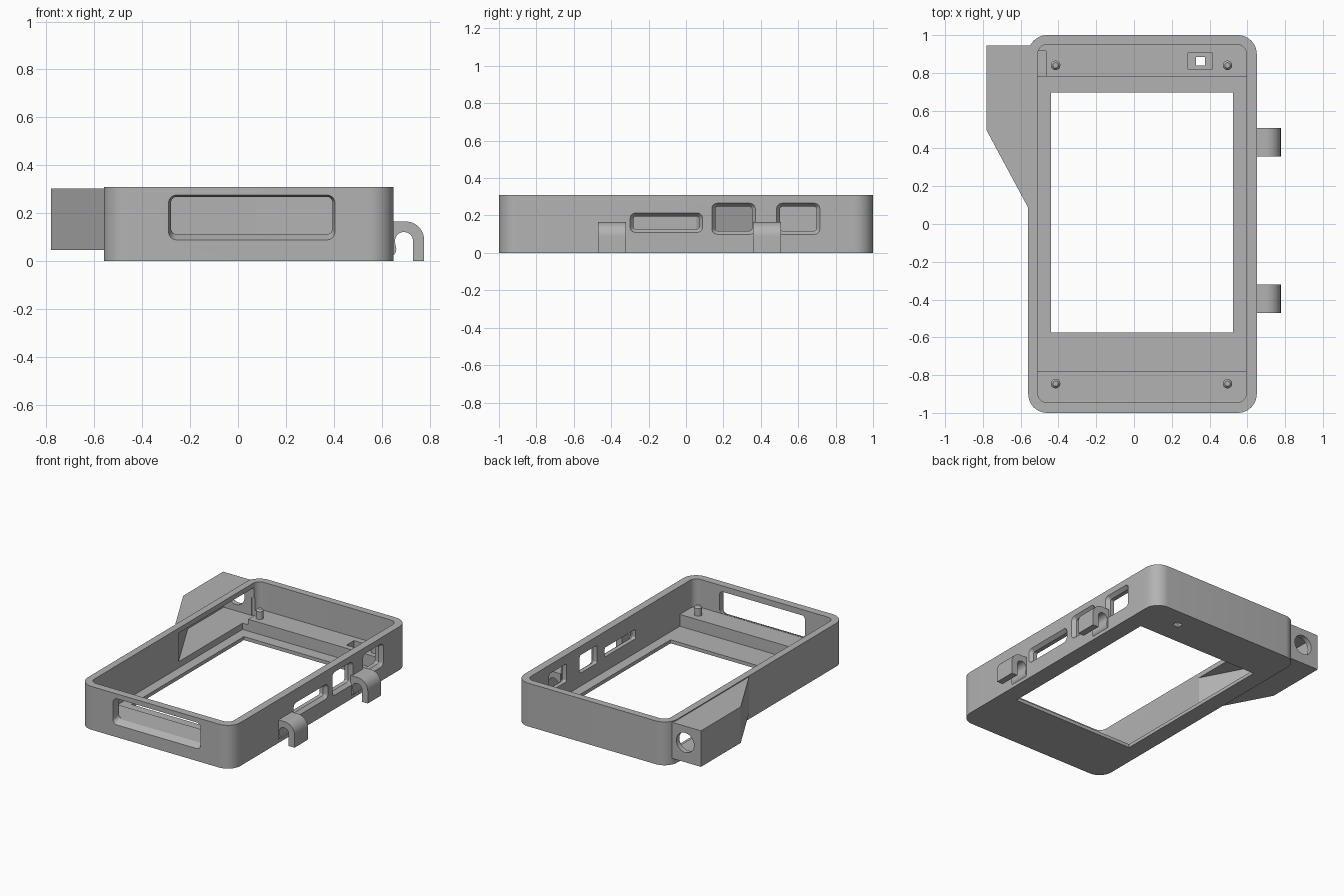
import bpy, bmesh, math

cube = bpy.data.objects.get("Cube")
if cube:
    bpy.data.objects.remove(cube, do_unlink=True)

grey = bpy.data.materials.new("plain grey")
grey.use_nodes = True
colour = (0.45, 0.45, 0.45, 1)
grey.diffuse_color = colour
grey.node_tree.nodes["Principled BSDF"].inputs["Base Color"].default_value = colour


def rect(u0, u1, v0, v1, r=0.0, steps=8):
    """Rounded rectangle outline."""
    if r == 0:
        return [(u0, v0), (u1, v0), (u1, v1), (u0, v1)]
    centres = [(u1 - r, v1 - r), (u0 + r, v1 - r), (u0 + r, v0 + r), (u1 - r, v0 + r)]
    return [(cu + r * math.cos(a), cv + r * math.sin(a))
            for q, (cu, cv) in enumerate(centres)
            for a in [math.pi / 2 * (q + i / steps) for i in range(steps + 1)]]


def circle(u, v, r, n=32):
    return [(u + r * math.cos(2 * math.pi * i / n), v + r * math.sin(2 * math.pi * i / n))
            for i in range(n)]


def loft(name, axis, *sections):
    """Solid through (position, outline) sections along an axis."""
    place = {"x": lambda t, u, v: (t, u, v),
             "y": lambda t, u, v: (u, t, v),
             "z": lambda t, u, v: (u, v, t)}[axis]
    bm = bmesh.new()
    rings = [[bm.verts.new(place(t, u, v)) for u, v in pts] for t, pts in sections]
    for a, b in zip(rings, rings[1:]):
        for i in range(len(a)):
            j = (i + 1) % len(a)
            bm.faces.new((a[i], a[j], b[j], b[i]))
    bm.faces.new(rings[0])
    bm.faces.new(rings[-1])
    bmesh.ops.recalc_face_normals(bm, faces=bm.faces)
    mesh = bpy.data.meshes.new(name)
    bm.to_mesh(mesh)
    bm.free()
    mesh.materials.append(grey)
    obj = bpy.data.objects.new(name, mesh)
    bpy.context.collection.objects.link(obj)
    return obj


def activate(obj):
    bpy.ops.object.select_all(action="DESELECT")
    obj.select_set(True)
    bpy.context.view_layer.objects.active = obj


def combine(obj, tool, operation="DIFFERENCE"):
    activate(obj)
    mod = obj.modifiers.new("cut", "BOOLEAN")
    mod.operation = operation
    mod.solver = "EXACT"
    mod.object = tool
    bpy.ops.object.modifier_apply(modifier=mod.name)
    bpy.data.objects.remove(tool, do_unlink=True)


# Outer case with the side pocket and its tapered shoulder
case = loft("case", "z", *[(z, rect(-0.56, 0.65, -1, 1, 0.1, 10)) for z in (0, 0.31)])
pocket = [(-0.78, 0.945), (-0.53, 0.945), (-0.53, 0.03), (-0.78, 0.495)]
combine(case, loft("pocket", "z", (0.045, pocket), (0.303, pocket)), "UNION")

# Cavity above the end ledges, then the deeper middle and the display window
upper = rect(-0.51, 0.595, -0.945, 0.95, 0.05)
combine(case, loft("cavity", "z", (0.11, upper), (0.4, upper)))
middle = rect(-0.51, 0.595, -0.78, 0.78)
combine(case, loft("well", "z", (0.025, middle), (0.2, middle)))
window = rect(-0.44, 0.525, -0.575, 0.695)
combine(case, loft("window", "z", (-0.1, window), (0.1, window)))

# Hollow pocket opening into the case, its notch and round port
hollow = [(-0.75, 0.91), (-0.5, 0.91), (-0.5, 0.037), (-0.75, 0.503)]
combine(case, loft("hollow", "z", (0.07, hollow), (0.275, hollow)))
notch = rect(-0.53, -0.465, 0.7, 0.915)
combine(case, loft("notch", "z", (0.07, notch), (0.2, notch)))
port = circle(-0.655, 0.185, 0.07)
combine(case, loft("port", "y", (0.85, port), (1.1, port)))

# Front slot with chamfered rim
combine(case, loft("front_slot", "y",
                   (-1.01, rect(-0.292, 0.407, 0.083, 0.277, 0.035)),
                   (-0.955, rect(-0.28, 0.395, 0.112, 0.268, 0.025)),
                   (-0.85, rect(-0.28, 0.395, 0.112, 0.268, 0.025))))

# Chamfered side ports
for y0, y1, z0, z1 in [(-0.3, 0.09, 0.108, 0.215), (0.137, 0.372, 0.098, 0.267),
                       (0.483, 0.717, 0.098, 0.267)]:
    c = 0.02
    inner = rect(y0 + c, y1 - c, z0 + c, z1 - c, 0.012)
    combine(case, loft("side_port", "x", (0.652, rect(y0, y1, z0, z1, 0.03)),
                       (0.625, inner), (0.56, inner)))

# Sensor recess and through hole in the rear ledge
recess = rect(0.285, 0.415, 0.82, 0.905)
combine(case, loft("recess", "z", (0.03, recess), (0.2, recess)))
hole = rect(0.328, 0.376, 0.84, 0.885)
combine(case, loft("hole", "z", (-0.1, hole), (0.1, hole)))
activate(case)
bpy.ops.object.shade_smooth_by_angle(angle=math.radians(25))

# Locating pegs on the ledges
for x in (-0.415, 0.495):
    for y in (-0.845, 0.84):
        peg = loft("peg", "z", (0.1, circle(x, y, 0.025)), (0.165, circle(x, y, 0.025)),
                   (0.178, circle(x, y, 0.014)))
        activate(peg)
        bpy.ops.object.shade_smooth_by_angle(angle=math.radians(30))

# Cable hooks
N = 14
outer_arc = [(0.7 + 0.077 * math.cos(a), 0.088 + 0.077 * math.sin(a))
             for a in [math.pi / 2 * (1 - i / N) for i in range(N + 1)]]
inner_arc = [(0.693 + 0.038 * math.cos(a), 0.083 + 0.038 * math.sin(a))
             for a in [math.pi * 1.12 * i / N for i in range(N + 1)]]
profile = ([(0.64, 0.165)] + outer_arc + [(0.777, 0), (0.731, 0)] + inner_arc
           + [(0.661, 0.05), (0.658, 0.035), (0.65, 0.025), (0.64, 0.025)])
for y in (-0.47, 0.358):
    hook = loft("cable_hook", "y", (y, profile), (y + 0.15, profile))
    activate(hook)
    bpy.ops.object.shade_smooth_by_angle(angle=math.radians(30))
